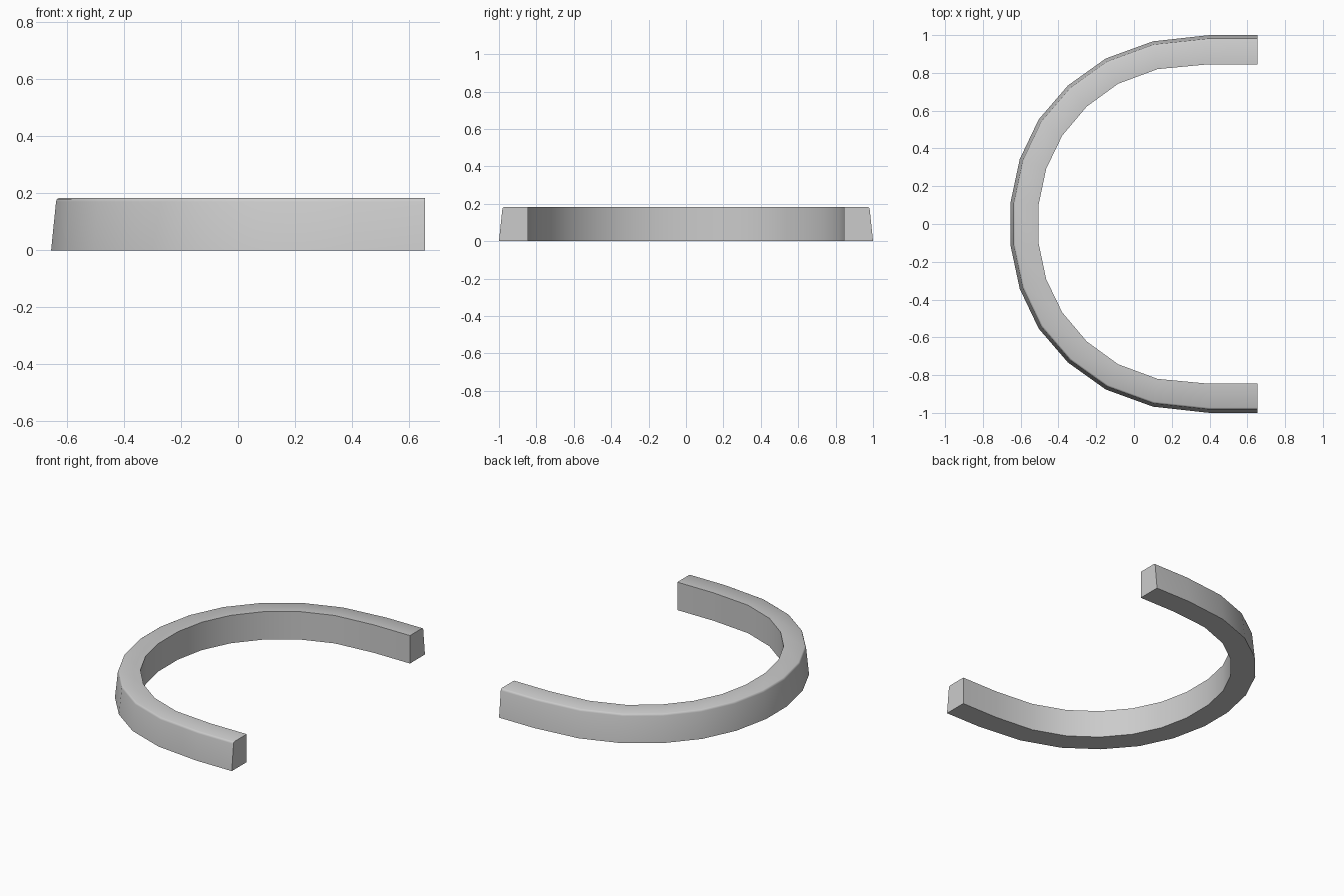
import bpy
import bmesh
import math
from mathutils import Vector

cube = bpy.data.objects.get("Cube")
if cube:
    bpy.data.objects.remove(cube, do_unlink=True)

# Plan outlines of one half, from the open end to the middle of the bend
OUTER = [(.655, 1), (.4, 1), (.1, .967), (-.15, .876), (-.35, .733),
         (-.505, .553), (-.605, .343), (-.655, .108)]
INNER = [(.655, .845), (.39, .845), (.125, .82), (-.085, .742), (-.25, .622),
         (-.38, .468), (-.465, .292), (-.505, .102)]
# Cross-section: share of the way from outer to inner outline, and height
SECTION = [(0, 0), (.115, .17), (.135, .179), (.18, .183), (1, .183), (1, 0)]


def mirrored(points):
    return points + [(x, -y) for x, y in reversed(points)]


# Grey material
grey = bpy.data.materials.new("grey")
grey.use_nodes = True
colour = (.6, .6, .6, 1)
grey.diffuse_color = colour
grey.node_tree.nodes["Principled BSDF"].inputs["Base Color"].default_value = colour

# Curved rim: sweep the section along the outlines
bm = bmesh.new()
rings = []
for outer, inner in zip(mirrored(OUTER), mirrored(INNER)):
    a, b = Vector(outer), Vector(inner)
    rings.append([bm.verts.new((*a.lerp(b, t), z)) for t, z in SECTION])
n = len(SECTION)
for r, s in zip(rings, rings[1:]):
    for i in range(n):
        j = (i + 1) % n
        bm.faces.new((r[i], r[j], s[j], s[i]))

# Flat end caps
bm.faces.new(rings[0])
bm.faces.new(rings[-1])
bmesh.ops.recalc_face_normals(bm, faces=bm.faces)

mesh = bpy.data.meshes.new("curved_rim")
bm.to_mesh(mesh)
bm.free()
mesh.materials.append(grey)
rim = bpy.data.objects.new("curved_rim", mesh)
bpy.context.collection.objects.link(rim)

# Smooth round the bend, sharp at the inner edge and ends
bpy.ops.object.select_all(action="DESELECT")
rim.select_set(True)
bpy.context.view_layer.objects.active = rim
bpy.ops.object.shade_smooth_by_angle(angle=math.radians(50))
